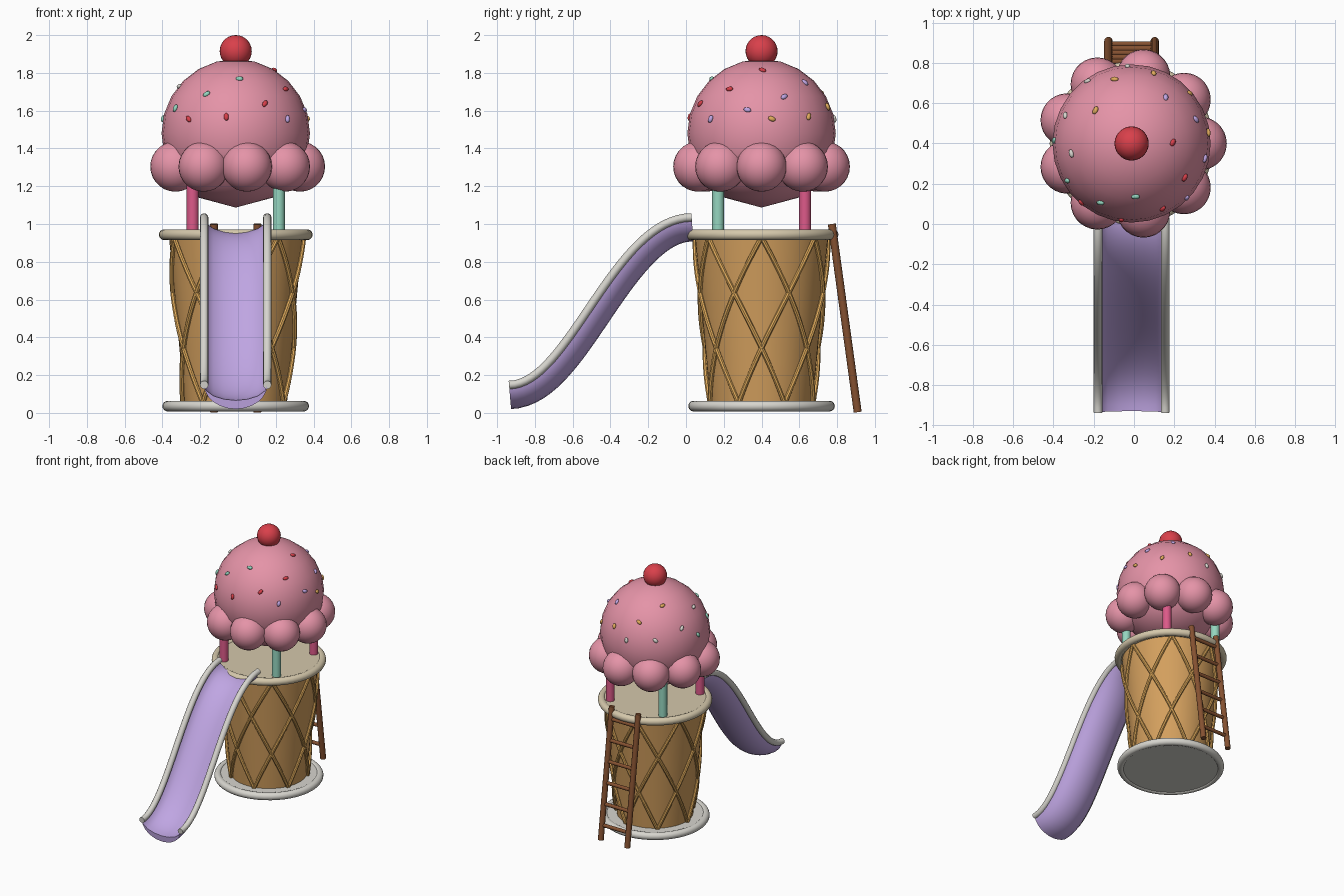
import bpy, bmesh, math
from math import sin, cos, pi, radians
from mathutils import Vector, Matrix
from mathutils.geometry import interpolate_bezier

cube = bpy.data.objects.get("Cube")
if cube:
    bpy.data.objects.remove(cube, do_unlink=True)

CX, CY = -0.012, 0.4          # tower axis
UP = Vector((0, 0, 1))


def material(name, *srgb):
    mat = bpy.data.materials.new(name)
    mat.use_nodes = True
    rgb = [(c / 255) ** 2.2 for c in srgb] + [1]
    mat.diffuse_color = rgb
    mat.node_tree.nodes["Principled BSDF"].inputs["Base Color"].default_value = rgb
    return mat


PINK = material("strawberry pink", 228, 146, 166)
WAFFLE = material("waffle tan", 210, 158, 94)
GOLD = material("golden orange", 224, 170, 92)
BEIGE = material("beige", 212, 199, 170)
GREY = material("light grey", 214, 212, 205)
LILAC = material("lilac", 190, 164, 226)
BROWN = material("wood brown", 132, 82, 52)
RED = material("cherry red", 216, 66, 76)
MINT = material("mint", 148, 213, 190)
ROSE = material("deep rose", 220, 90, 136)


def finish(name, bm, mat, angle=40):
    bmesh.ops.recalc_face_normals(bm, faces=bm.faces)
    mesh = bpy.data.meshes.new(name)
    bm.to_mesh(mesh)
    bm.free()
    mesh.materials.append(mat)
    obj = bpy.data.objects.new(name, mesh)
    bpy.context.collection.objects.link(obj)
    bpy.ops.object.select_all(action='DESELECT')
    obj.select_set(True)
    bpy.context.view_layer.objects.active = obj
    bpy.ops.object.shade_smooth_by_angle(angle=radians(angle))
    return obj


def lathe(name, profile, mat, x=CX, y=CY, segments=48):
    """Spin (radius, height) points that start and end on the axis."""
    bm = bmesh.new()
    verts = [bm.verts.new((x + r, y, z)) for r, z in profile]
    edges = [bm.edges.new(pair) for pair in zip(verts, verts[1:])]
    bmesh.ops.spin(bm, geom=verts + edges, cent=(x, y, 0), axis=UP,
                   angle=2 * pi, steps=segments, use_merge=True)
    bmesh.ops.remove_doubles(bm, verts=bm.verts, dist=0.0001)
    return finish(name, bm, mat)


def sweep(name, path, section, mat):
    """Carry a closed (across, upward) section along a path."""
    bm = bmesh.new()
    rings = []
    for i, p in enumerate(path):
        tangent = (path[min(i + 1, len(path) - 1)] - path[max(i - 1, 0)]).normalized()
        side = tangent.cross(UP).normalized()
        normal = side.cross(tangent)
        rings.append([bm.verts.new(p + side * u + normal * v) for u, v in section])
    n = len(section)
    for a, b in zip(rings, rings[1:]):
        for i in range(n):
            j = (i + 1) % n
            bm.faces.new((a[i], a[j], b[j], b[i]))
    bm.faces.new(rings[0])
    bm.faces.new(rings[-1])
    return finish(name, bm, mat)


def circle(r, n=10):
    return [(r * cos(2 * pi * i / n), r * sin(2 * pi * i / n)) for i in range(n)]


def ball(name, centre, r, mat, stretch=None, segments=28):
    bm = bmesh.new()
    place = Matrix.Translation(centre)
    if stretch:
        place = place @ stretch
    bmesh.ops.create_uvsphere(bm, u_segments=segments, v_segments=segments // 2,
                              radius=r, matrix=place)
    return finish(name, bm, mat, 60)


def disc(name, radius, low, high, mat):
    """Flat disc with a rounded, slightly raised rim."""
    mid, h = (low + high) / 2, (high - low) / 2
    rim = [(radius - h + h * cos(a), mid + h * sin(a))
           for a in (radians(d) for d in range(-120, 121, 20))]
    inner = radius - 1.6 * h
    return lathe(name, [(0, low + 0.008), (inner, low + 0.008)] + rim
                 + [(inner, high - 0.008), (0, high - 0.008)], mat)


# Waffle tower with base and deck
disc("base_plate", 0.388, 0.008, 0.064, GREY)
disc("deck", 0.407, 0.915, 0.972, BEIGE)
lathe("waffle_cone", [(0, 0.04), (0.27, 0.04), (0.354, 0.94), (0, 0.94)], WAFFLE)

# Crossing waffle strands
STRANDS = 7
for k in range(STRANDS):
    for turn, label in ((1, "left"), (-1, "right")):
        path = []
        for i in range(25):
            t = i / 24
            a = 2 * pi / STRANDS * (k + 0.5 + turn * 1.5 * t)
            r = 0.28 + 0.08 * t
            path.append(Vector((CX + r * cos(a), CY + r * sin(a), 0.05 + 0.88 * t)))
        sweep(f"waffle_strand_{label}_{k + 1}", path, circle(0.013, 8), GOLD)

# Pillars in alternating colours
for i in range(4):
    sx, sy = (1, -1, -1, 1)[i], (-1, -1, 1, 1)[i]
    lathe(f"pillar_{i + 1}", [(0, 0.95), (0.032, 0.95), (0.032, 1.32), (0, 1.32)],
          (MINT, ROSE)[i % 2], CX + 0.228 * sx, CY + 0.23 * sy, 16)

# Ice cream scoop with a ring of dollops and a cherry
SCOOP_Z, SCOOP_R = 1.48, 0.393
angles = [0] + [radians(d) for d in range(30, 181, 15)]
scoop = lathe("scoop", [(SCOOP_R * sin(a), SCOOP_Z - SCOOP_R * cos(a)) for a in angles],
              PINK, segments=28)
DOLLOPS = 9
for k in range(DOLLOPS):
    a = 2 * pi * k / DOLLOPS
    ball(f"dollop_{k + 1}", (CX + 0.34 * cos(a), CY + 0.34 * sin(a), 1.304), 0.133, PINK)
ball("cherry", (CX, CY, 1.915), 0.085, RED)

# Sprinkles, as offsets from the scoop axis
sprinkles = {
    GREY: [(-.22, .31), (-.02, .39), (-.33, .14), (-.3, -.05)],
    GOLD: [(-.085, .32), (.11, .35), (.29, .25), (-.18, .165), (.385, .055)],
    LILAC: [(.17, .23), (.28, -.275), (.32, .12), (.365, -.075)],
    MINT: [(-.385, .015), (-.32, -.185), (-.155, -.295), (.02, -.265)],
    RED: [(-.255, -.3), (-.05, -.38), (.155, -.325), (.265, -.17), (.205, .005)],
}
count = 0
for mat, spots in sprinkles.items():
    for dx, dy in spots:
        count += 1
        height = math.sqrt(max(SCOOP_R ** 2 - dx * dx - dy * dy, 0.006))
        out = Vector((dx, dy, height)).normalized()
        turn = out.to_track_quat('Z', 'Y').to_matrix().to_4x4()
        shape = turn @ Matrix.Rotation(count * 2.4, 4, 'Z') @ Matrix.Diagonal((1.6, 1, 0.8, 1))
        ball(f"sprinkle_{count}", Vector((CX, CY, SCOOP_Z)) + out * SCOOP_R,
             0.0135, mat, shape, 10)

# Slide: trough swept down a curve, with a round rail on each edge
curve = interpolate_bezier(Vector((CX, 0.03, 1.035)), Vector((CX, -0.38, 1.035)),
                           Vector((CX, -0.62, 0.148)), Vector((CX, -0.937, 0.148)), 33)
HALF = 0.167
outer = [(HALF * cos(pi * i / 12), -0.128 * sin(pi * i / 12)) for i in range(13)]
inner = [(-HALF * cos(pi * i / 8), -0.082 * sin(pi * i / 8)) for i in range(1, 8)]
sweep("slide_trough", curve, outer + inner, LILAC)
for s, label in ((1, "left"), (-1, "right")):
    shift = Vector((s * HALF, 0, 0))
    sweep(f"slide_rail_{label}", [p + shift for p in curve], circle(0.022, 12), GREY)

# Ladder at the back
top, foot = Vector((CX, 0.772, 1.0)), Vector((CX, 0.909, 0.004))
for s, label in ((1, "left"), (-1, "right")):
    shift = Vector((s * 0.115, 0, 0))
    sweep(f"ladder_stile_{label}", [foot + shift, top + shift], circle(0.021, 12), BROWN)
RUNGS = 6
for k in range(RUNGS):
    p = foot.lerp(top, (k + 0.7) / (RUNGS + 0.3))
    half = Vector((0.115, 0, 0))
    sweep(f"ladder_rung_{k + 1}", [p - half, p + half], circle(0.014), BROWN)
